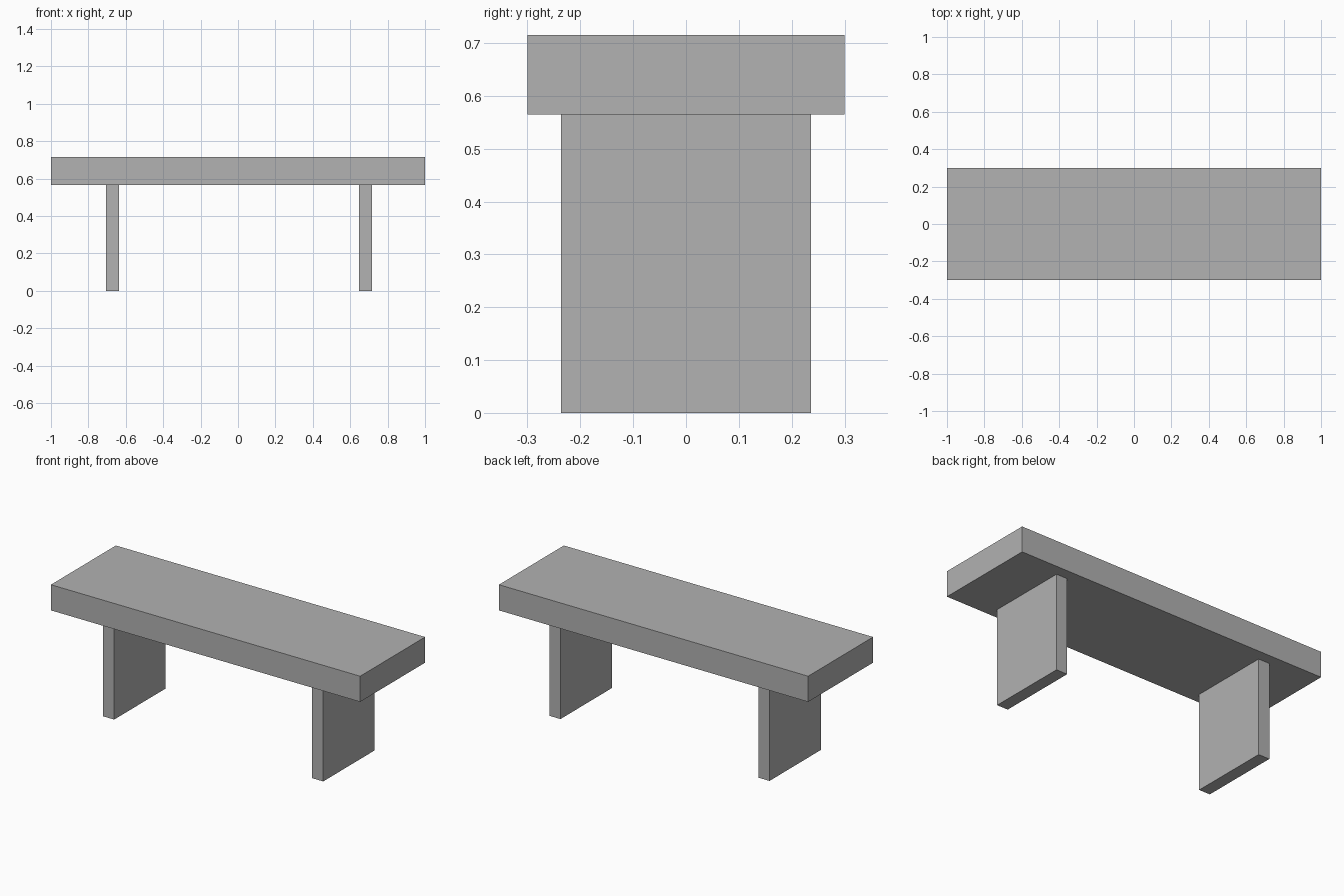
import bpy
import bmesh
from mathutils import Matrix, Vector

default_cube = bpy.data.objects.get("Cube")
if default_cube:
    bpy.data.objects.remove(default_cube, do_unlink=True)

# Single plain grey for the whole bench
grey = bpy.data.materials.new("stone_grey")
colour = (0.445, 0.445, 0.445, 1.0)
grey.use_nodes = True
grey.diffuse_color = colour
grey.node_tree.nodes["Principled BSDF"].inputs["Base Color"].default_value = colour


def add_box(name, low, high):
    """Add a sharp-edged box spanning two opposite corners."""
    low, high = Vector(low), Vector(high)
    bm = bmesh.new()
    bmesh.ops.create_cube(
        bm, size=1,
        matrix=Matrix.Translation((low + high) / 2) @ Matrix.Diagonal((*(high - low), 1)))
    mesh = bpy.data.meshes.new(name)
    bm.to_mesh(mesh)
    bm.free()
    mesh.materials.append(grey)
    obj = bpy.data.objects.new(name, mesh)
    bpy.context.collection.objects.link(obj)
    return obj


seat_bottom, seat_top = 0.565, 0.715
leg_depth = 0.237

# Seat slab
add_box("seat", (-1, -0.3, seat_bottom), (1, 0.3, seat_top))

# Upright slab legs, slightly off-centre as a pair
for name, inner, outer in (("right_leg", -0.706, -0.635), ("left_leg", 0.646, 0.717)):
    add_box(name, (inner, -leg_depth, 0), (outer, leg_depth, seat_bottom))
